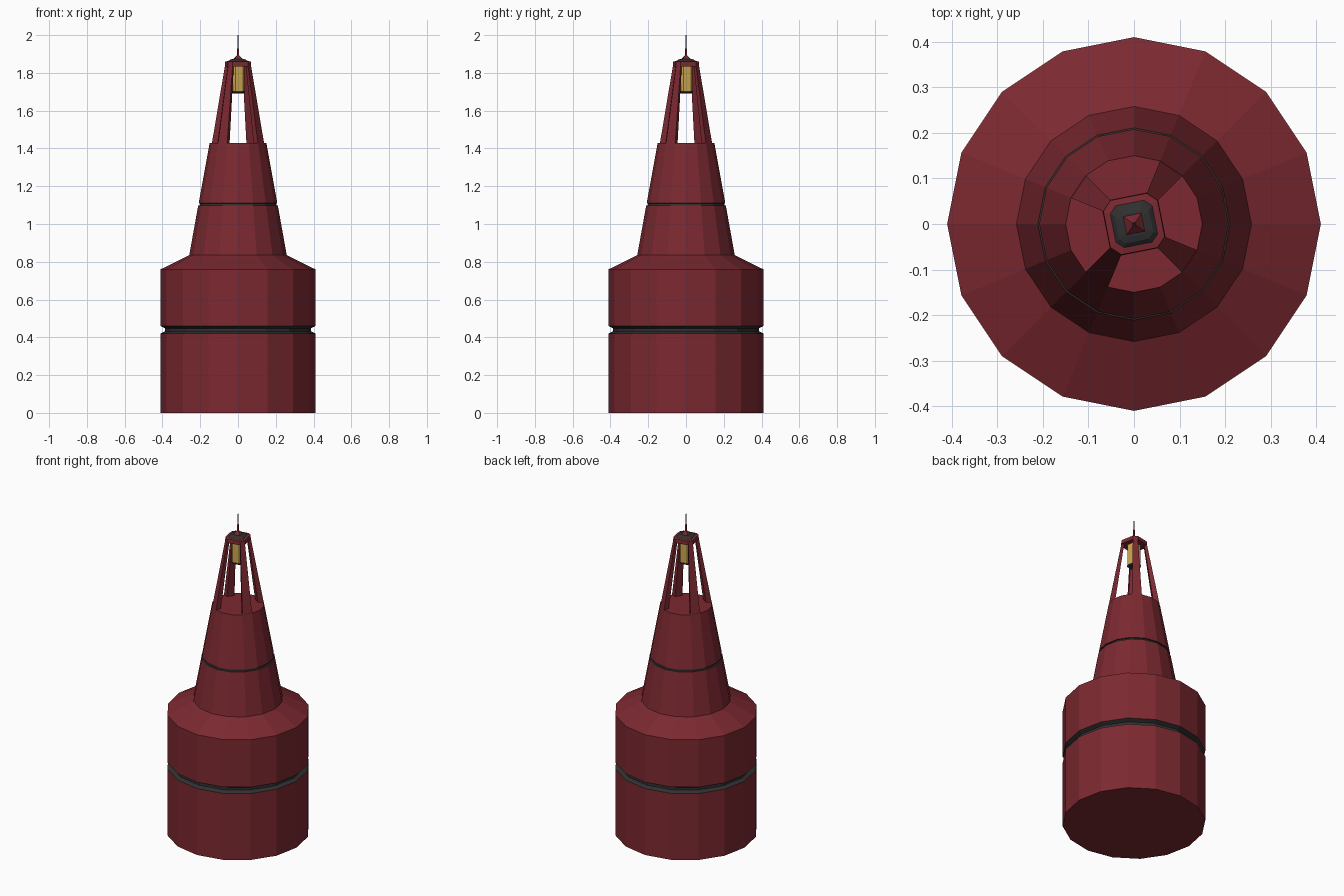
import bpy, bmesh
from math import sin, cos, radians

if "Cube" in bpy.data.objects:
    bpy.data.objects.remove(bpy.data.objects["Cube"])


def material(name, rgb):
    m = bpy.data.materials.new(name)
    m.diffuse_color = (*rgb, 1)
    m.use_nodes = True
    m.node_tree.nodes["Principled BSDF"].inputs["Base Color"].default_value = m.diffuse_color
    return m


RED = material("red_paint", (0.20, 0.022, 0.03))
DARK = material("dark_rubber", (0.03, 0.03, 0.03))
GOLD = material("amber_glass", (0.60, 0.38, 0.08))

ROUND = [i * 22.5 for i in range(16)]
# Uneven octagon: a square with its corners cut to match the four legs
CUT_SQUARE = [a + q for q in (0, 90, 180, 270) for a in (45, 67.5)]
SQUARE = [56.25 + q for q in (0, 90, 180, 270)]


def polar(r, deg, z):
    return (r * cos(radians(deg)), r * sin(radians(deg)), z)


def finish(name, bm, mats):
    bmesh.ops.recalc_face_normals(bm, faces=bm.faces)
    me = bpy.data.meshes.new(name)
    bm.to_mesh(me)
    bm.free()
    for m in mats:
        me.materials.append(m)
    ob = bpy.data.objects.new(name, me)
    bpy.context.collection.objects.link(ob)
    return ob


def loft(name, profile, angles, mats=(RED,), second=()):
    """Stack rings of (radius, z), cap both ends; bands in second use mats[1]."""
    bm = bmesh.new()
    rings = [[bm.verts.new(polar(r, a, z)) for a in angles] for r, z in profile]
    n = len(angles)
    for k, (lo, hi) in enumerate(zip(rings, rings[1:])):
        for i in range(n):
            j = (i + 1) % n
            f = bm.faces.new((lo[i], lo[j], hi[j], hi[i]))
            f.material_index = int(k in second)
    bm.faces.new(rings[0])
    bm.faces.new(rings[-1])
    return finish(name, bm, mats)


# Float drum and conical tower with two dark grooves
loft("float_and_tower",
     [(0.41, 0), (0.41, 0.42), (0.387, 0.432), (0.387, 0.448), (0.41, 0.46),
      (0.41, 0.76), (0.258, 0.835), (0.211, 1.097), (0.203, 1.099),
      (0.202, 1.108), (0.208, 1.11), (0.15, 1.43)],
     ROUND, (RED, DARK), (1, 2, 3, 7, 8, 9))

# Four legs continuing one facet of the tower each
for n, c in enumerate(SQUARE):
    bm = bmesh.new()
    ends = []
    for outer, inner, z in ((0.15, 0.117, 1.425), (0.074, 0.058, 1.842)):
        ends.append([bm.verts.new(polar(r, c + d, z)) for r, d in
                     ((outer, -11.25), (outer, 11.25), (inner, 11.25), (inner, -11.25))])
    lo, hi = ends
    for i in range(4):
        j = (i + 1) % 4
        bm.faces.new((lo[i], lo[j], hi[j], hi[i]))
    bm.faces.new(lo)
    bm.faces.new(hi)
    finish(f"tower_leg_{n + 1}", bm, (RED,))

# Cap: red rim with a dark sloping roof
loft("cap_rim", [(0.075, 1.835), (0.073, 1.86), (0.059, 1.862)], CUT_SQUARE)
loft("cap_roof", [(0.059, 1.86), (0.046, 1.87), (0.03, 1.874)], CUT_SQUARE, (DARK,))

# Finial pyramid and aerial
loft("finial", [(0.033, 1.87), (0.006, 1.895), (0.004, 1.95)], SQUARE)
loft("aerial", [(0.0025, 1.94), (0.002, 2.0)], SQUARE, (DARK,))

# Hanging lantern and its dark base
loft("lantern", [(0.038, 1.70), (0.038, 1.84)], CUT_SQUARE, (GOLD,))
loft("lantern_base", [(0.034, 1.692), (0.039, 1.696), (0.039, 1.704)], CUT_SQUARE, (DARK,))
